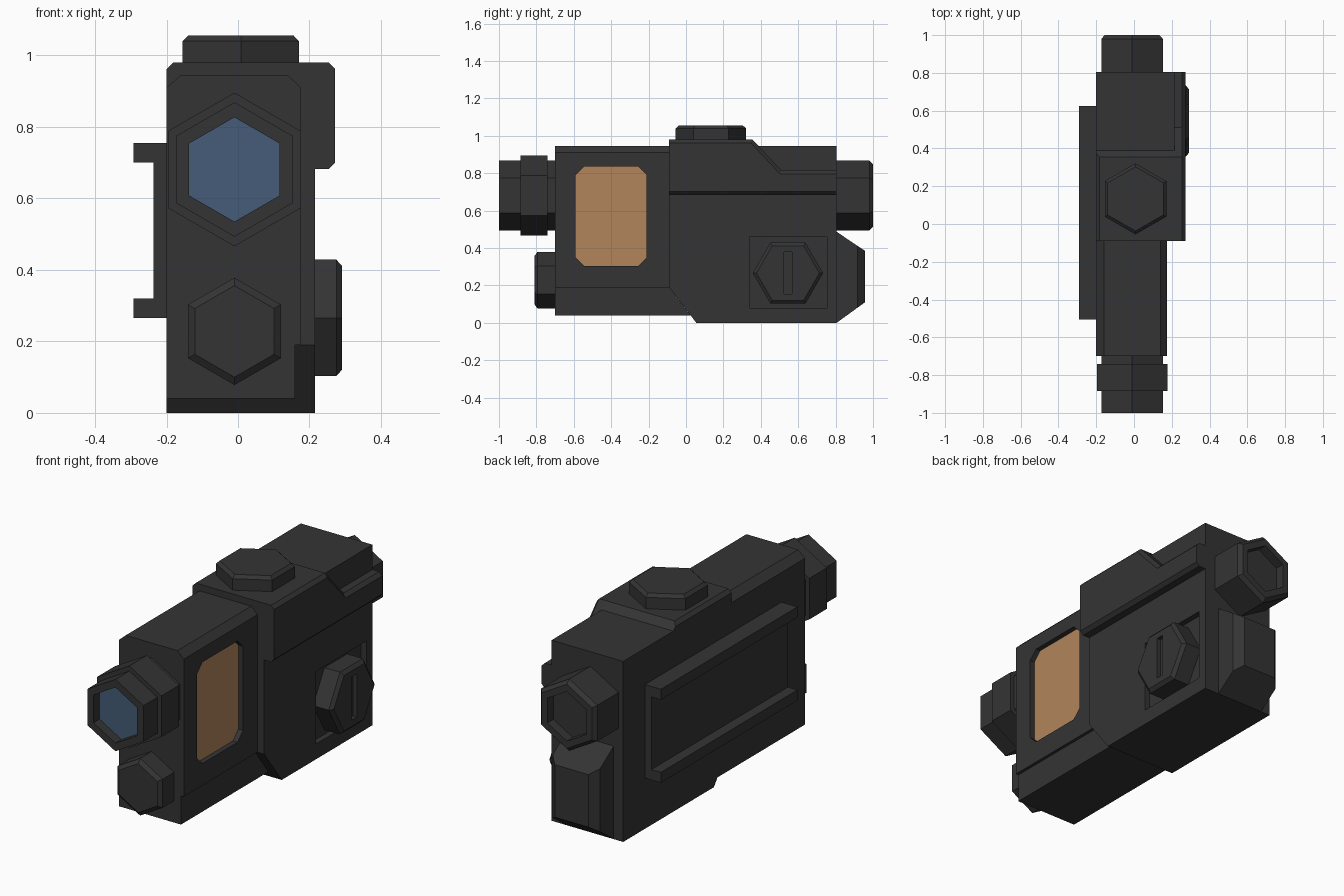
import bpy, bmesh, math
from mathutils import Vector

if "Cube" in bpy.data.objects:
    bpy.data.objects.remove(bpy.data.objects["Cube"])


def material(name, rgb):
    m = bpy.data.materials.new(name)
    m.diffuse_color = (*rgb, 1)
    m.use_nodes = True
    m.node_tree.nodes["Principled BSDF"].inputs["Base Color"].default_value = m.diffuse_color
    return m


DARK = material("dark_grey", (0.034, 0.034, 0.034))
AMBER = material("amber", (0.445, 0.235, 0.107))
BLUE = material("lens_blue", (0.058, 0.107, 0.188))
AXES = {"x": Vector((1, 0, 0)), "y": Vector((0, 1, 0)), "z": Vector((0, 0, 1))}


def finish(name, bm, mats):
    bmesh.ops.recalc_face_normals(bm, faces=bm.faces)
    me = bpy.data.meshes.new(name)
    bm.to_mesh(me)
    bm.free()
    for m in mats:
        me.materials.append(m)
    ob = bpy.data.objects.new(name, me)
    bpy.context.collection.objects.link(ob)
    return ob


def prism(name, axis, pts, lo, hi, bevel=0, pick=None, mat=DARK):
    """Extrude a profile along x (points are y,z) or y (points are x,z)."""
    bm = bmesh.new()
    place = (lambda p, d: (d, p[0], p[1])) if axis == "x" else (lambda p, d: (p[0], d, p[1]))
    a, b = ([bm.verts.new(place(p, d)) for p in pts] for d in (lo, hi))
    bm.faces.new(a)
    bm.faces.new(b)
    n = len(pts)
    for i in range(n):
        bm.faces.new((a[i], a[(i + 1) % n], b[(i + 1) % n], b[i]))
    if bevel:
        bmesh.ops.recalc_face_normals(bm, faces=bm.faces)
        edges = [e for e in bm.edges if pick(*[v.co for v in e.verts])]
        bmesh.ops.bevel(bm, geom=edges, offset=bevel, segments=1, affect='EDGES')
    return finish(name, bm, [mat])


def rect(a0, a1, b0, b1, c=0):
    if not c:
        return [(a0, b0), (a1, b0), (a1, b1), (a0, b1)]
    return [(a0 + c, b0), (a1 - c, b0), (a1, b0 + c), (a1, b1 - c),
            (a1 - c, b1), (a0 + c, b1), (a0, b1 - c), (a0, b0 + c)]


def hex_stack(name, center, axis, point, rings, end=None):
    """Six-sided turned part: rings are (radius, position along axis)."""
    w, u = AXES[axis], AXES[point]
    v = w.cross(u)
    bm = bmesh.new()
    loops = []
    for r, d in rings:
        angles = [i * math.pi / 3 for i in range(6)]
        loops.append([bm.verts.new(Vector(center) + w * d + r * (math.cos(t) * u + math.sin(t) * v))
                      for t in angles])
    bm.faces.new(loops[0])
    for a, b in zip(loops, loops[1:]):
        for i in range(6):
            bm.faces.new((a[i], a[(i + 1) % 6], b[(i + 1) % 6], b[i]))
    last = bm.faces.new(loops[-1])
    if end:
        last.material_index = 1
    return finish(name, bm, [DARK, end] if end else [DARK])


def cut(target, cutter):
    cutter.hide_render = True
    mod = target.modifiers.new("cut", 'BOOLEAN')
    mod.operation, mod.solver, mod.object = 'DIFFERENCE', 'EXACT', cutter
    bpy.context.view_layer.objects.active = target
    bpy.ops.object.modifier_apply(modifier=mod.name)
    bpy.data.objects.remove(cutter)


# Front housing with recessed amber window
front = prism("front_housing", "y", [(-.2, .19), (.176, .19), (.176, .91), (.14, .945),
                                     (-.16, .945), (-.2, .91)], -.7, -.09)
window = rect(-.59, -.21, .305, .835, .045)
cut(front, prism("window_cutter", "x", window, .145, .3))
prism("amber_window", "x", window, .142, .149, mat=AMBER)
prism("front_base", "x", [(-.7, .04), (.024, .04), (-.09, .19), (-.7, .19)], -.2, .16)

# Rear housing, with chamfered upper left edge and knob pocket
rear = prism("rear_housing", "x",
             [(-.09, .19), (.055, 0), (.805, 0), (.805, .945), (.39, .945), (.355, .98), (-.09, .98)],
             -.2, .215, .018,
             lambda a, b: max(a.x, b.x) < -.19 and min(a.z, b.z) > .97)
cut(rear, prism("pocket_cutter", "x", rect(.34, .755, .08, .46), .185, .3))

# Overhanging side cover
prism("side_cover", "x",
      [(-.09, .683), (.805, .683), (.805, .815), (.51, .815), (.355, .98), (-.09, .98)],
      .215, .272, .018,
      lambda a, b: min(a.x, b.x) > .26 and abs(a.y - b.y) > .01)

# Battery compartment on the back
prism("battery_cover", "x", [(.805, 0), (.957, .11), (.957, .385), (.805, .487)], -.145, .13, .04,
      lambda a, b: abs(a.x - b.x) < .01 and min(a.y, b.y) > .9)

# Mounting rail on the left side
prism("rail_plate", "x", rect(-.505, .625, .32, .70), -.237, -.2)
for label, z in (("lower", .265), ("upper", .70)):
    prism(label + "_rail_lip", "x", rect(-.505, .625, z, z + .055), -.292, -.2)

# Front scope tube with collar and lens, rear eyepiece
hex_stack("front_tube", (-.01, 0, .681), "y", "z",
          [(.188, -.7), (.188, -.74), (.215, -.74), (.215, -.885), (.188, -.885),
           (.188, -1), (.146, -1), (.146, -.95)], BLUE)
hex_stack("eyepiece", (-.01, 0, .681), "y", "z",
          [(.188, .805), (.188, .98), (.168, 1), (.13, 1), (.13, .95)])

# Lower front cap and top knob
hex_stack("front_cap", (-.01, 0, .228), "y", "z", [(.15, -.7), (.15, -.795), (.128, -.811)])
hex_stack("top_knob", (.008, .133, 0), "z", "y", [(.188, .98), (.188, 1.04), (.17, 1.056)])

# Slotted side knob
knob = hex_stack("side_knob", (0, .545, .266), "x", "y", [(.188, .185), (.188, .275), (.168, .291)])
cut(knob, prism("slot_cutter", "x", rect(.525, .567, .155, .38), .27, .4))
